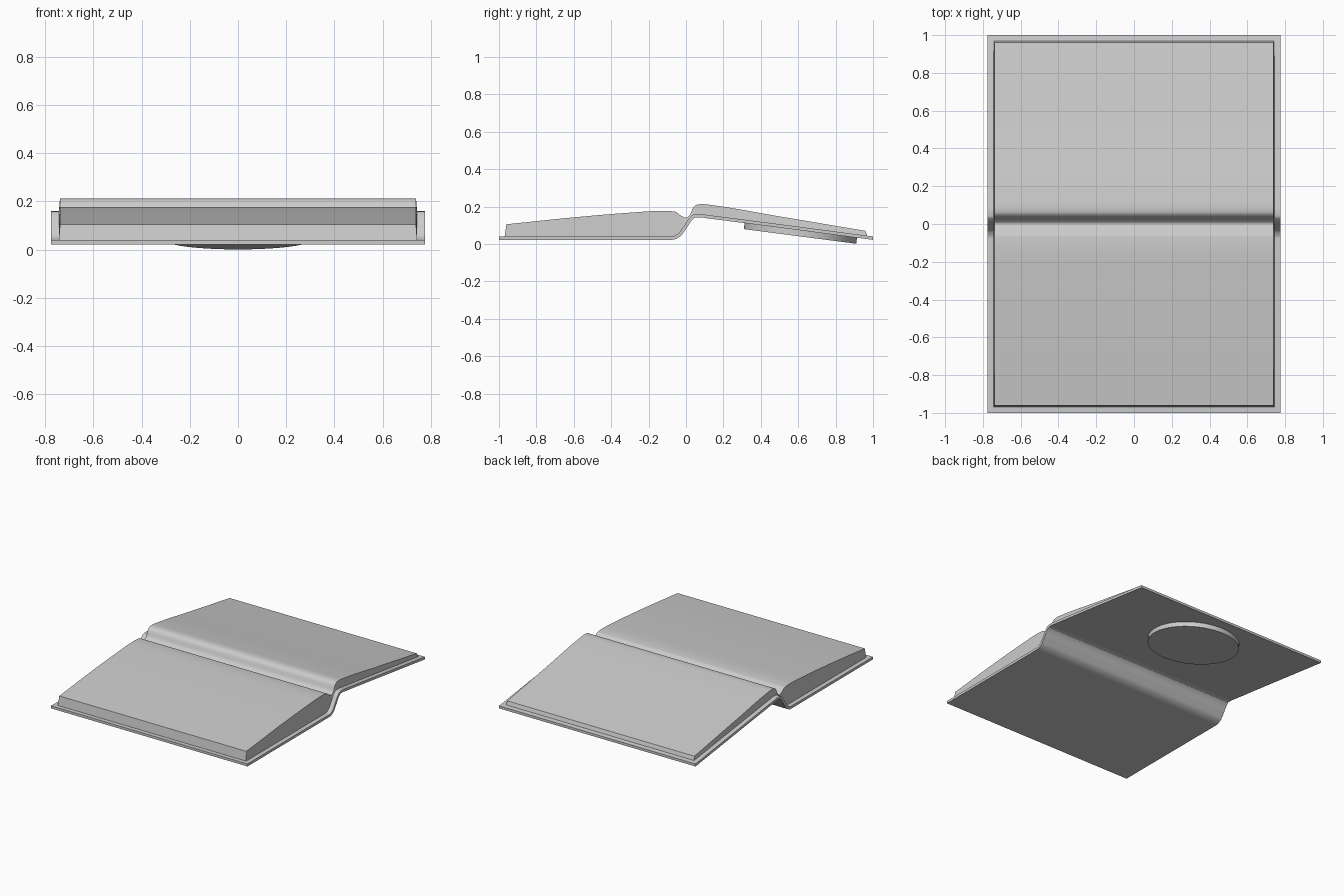
import bpy, bmesh, math
from mathutils import Matrix, Vector

old = bpy.data.objects.get("Cube")
if old:
    bpy.data.objects.remove(old, do_unlink=True)

grey = bpy.data.materials.new("plain_grey")
grey.use_nodes = True
grey.diffuse_color = (0.6, 0.6, 0.6, 1)
grey.node_tree.nodes["Principled BSDF"].inputs["Base Color"].default_value = (0.6, 0.6, 0.6, 1)


def curve_height(points, y):
    """Smooth height through (y, z) points, without overshoot."""
    slopes = [(b[1] - a[1]) / (b[0] - a[0]) for a, b in zip(points, points[1:])]
    tangents = [slopes[0]]
    for a, b in zip(slopes, slopes[1:]):
        tangents.append(2 * a * b / (a + b) if a * b > 0 else 0)
    tangents.append(slopes[-1])
    for i, ((y0, z0), (y1, z1)) in enumerate(zip(points, points[1:])):
        if y <= y1 or i == len(slopes) - 1:
            h = y1 - y0
            t = min(max((y - y0) / h, 0), 1)
            s = t * t * (3 - 2 * t)
            return (z0 + (z1 - z0) * s + h * t * (1 - t) ** 2 * tangents[i]
                    - h * t * t * (1 - t) * tangents[i + 1])


def finish(name, bm):
    bmesh.ops.recalc_face_normals(bm, faces=bm.faces)
    mesh = bpy.data.meshes.new(name)
    bm.to_mesh(mesh)
    bm.free()
    mesh.materials.append(grey)
    obj = bpy.data.objects.new(name, mesh)
    bpy.context.collection.objects.link(obj)
    bpy.ops.object.select_all(action='DESELECT')
    obj.select_set(True)
    bpy.context.view_layer.objects.active = obj
    bpy.ops.object.shade_smooth_by_angle(angle=math.radians(30))


def slab(name, lower, upper, lower_half, upper_half):
    """Solid between two side profiles, spanning the width."""
    bm = bmesh.new()
    rings = []
    for (ya, za), (yb, zb) in zip(lower, upper):
        corners = ((-lower_half, ya, za), (lower_half, ya, za),
                   (upper_half, yb, zb), (-upper_half, yb, zb))
        rings.append([bm.verts.new(c) for c in corners])
    for a, b in zip(rings, rings[1:]):
        for i in range(4):
            j = (i + 1) % 4
            bm.faces.new((a[i], a[j], b[j], b[i]))
    bm.faces.new(rings[0])
    bm.faces.new(rings[-1])
    finish(name, bm)


# Side profiles of the cover and of the page tops
cover_line = [(-1, 0.04), (-0.075, 0.04), (-0.045, 0.052), (-0.015, 0.09), (0.02, 0.141),
              (0.04, 0.157), (0.07, 0.16), (0.12, 0.154), (1, 0.04)]
page_line = [(-0.96, 0.105), (-0.6, 0.142), (-0.3, 0.167), (-0.12, 0.177), (-0.06, 0.173),
             (-0.025, 0.15), (0, 0.14), (0.02, 0.155), (0.04, 0.195), (0.06, 0.21),
             (0.085, 0.213), (0.15, 0.206), (0.5, 0.147), (0.96, 0.07)]

# Sample positions, packed closely around the spine
steps = 160
samples = [math.copysign(abs(u) ** 2.2, u) for u in (2 * i / steps - 1 for i in range(steps + 1))]

# Cover: constant thickness below its line
thickness = 0.018
cover_top = [(y, curve_height(cover_line, y)) for y in samples]
cover_bottom = []
for y, z in cover_top:
    rise = (curve_height(cover_line, y + 0.004) - curve_height(cover_line, y - 0.004)) / 0.008
    if abs(y) > 0.99:
        rise = 0
    normal = Vector((-rise, 1)).normalized() * thickness
    cover_bottom.append((y - normal.x, z - normal.y))
slab("cover", cover_bottom, cover_top, 0.775, 0.775)

# Page block: rests on the cover, slightly narrower at the top
page_bottom = [(0.97 * y, curve_height(cover_line, 0.97 * y) - 0.003) for y in samples]
page_top = [(0.96 * y, curve_height(page_line, 0.96 * y)) for y in samples]
slab("pages", page_bottom, page_top, 0.743, 0.738)

# Round disc under the rear cover, parallel to it
bm = bmesh.new()
tilt = Matrix.Translation((0, 0.612, 0.058)) @ Matrix.Rotation(-math.atan(0.13), 4, 'X')
bmesh.ops.create_cone(bm, cap_ends=True, segments=64, radius1=0.303, radius2=0.303,
                      depth=0.036, matrix=tilt)
finish("underside_disc", bm)
